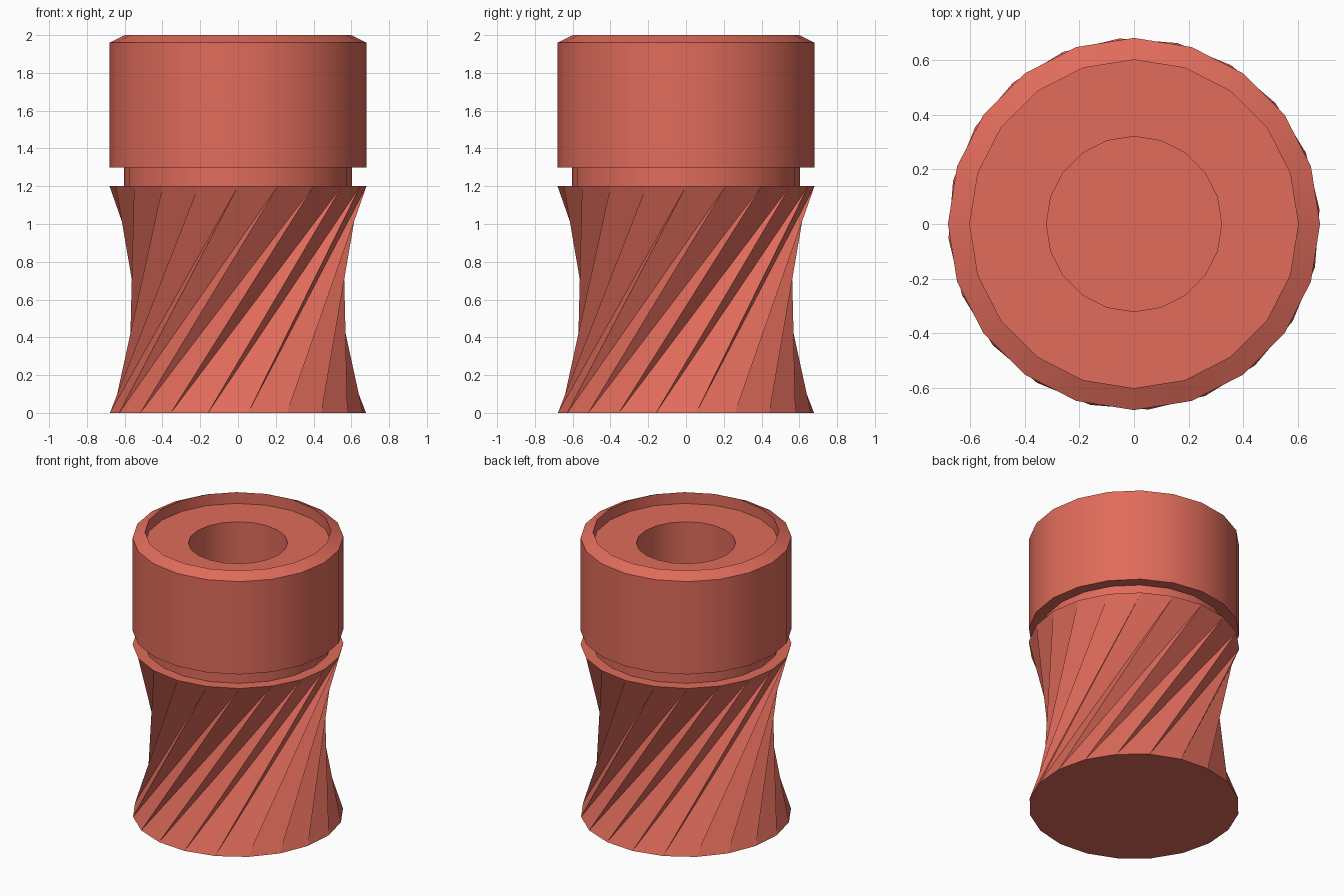
import bpy, bmesh, math

if "Cube" in bpy.data.objects:
    bpy.data.objects.remove(bpy.data.objects["Cube"])

SIDES = 20
STEP = 2 * math.pi / SIDES

mat = bpy.data.materials.new("red_clay")
mat.diffuse_color = (0.75, 0.15, 0.105, 1)
mat.use_nodes = True
mat.node_tree.nodes["Principled BSDF"].inputs["Base Color"].default_value = mat.diffuse_color


def ring(bm, r, z, turn=0.0):
    return [bm.verts.new((r * math.cos(i * STEP + turn), r * math.sin(i * STEP + turn), z))
            for i in range(SIDES)]


def finish(bm, name):
    bmesh.ops.recalc_face_normals(bm, faces=bm.faces)
    me = bpy.data.meshes.new(name)
    bm.to_mesh(me)
    bm.free()
    me.materials.append(mat)
    ob = bpy.data.objects.new(name, me)
    bpy.context.collection.objects.link(ob)
    bpy.ops.object.select_all(action='DESELECT')
    ob.select_set(True)
    bpy.context.view_layer.objects.active = ob
    bpy.ops.object.shade_smooth_by_angle(angle=math.radians(30))
    return ob


# Twisted body: straight edges between two turned rings pinch the waist
bm = bmesh.new()
low = ring(bm, 0.68, 0.0, math.radians(4.5))
high = ring(bm, 0.68, 1.2, math.radians(72))
for i in range(SIDES):
    j = (i + 1) % SIDES
    bm.faces.new((low[i], low[j], high[j]))
    bm.faces.new((low[i], high[j], high[i]))
bm.faces.new(low[::-1])
bm.faces.new(high)
finish(bm, "twisted_body")

# Neck and chamfered cap with a shallow recess and a bore, as one lathe profile
profile = [(0.603, 1.2), (0.603, 1.3), (0.68, 1.3), (0.68, 1.96), (0.6, 2.0),
           (0.6, 1.92), (0.32, 1.92), (0.32, 1.3)]
bm = bmesh.new()
rings = [ring(bm, r, z) for r, z in profile]
for a, b in zip(rings, rings[1:]):
    for i in range(SIDES):
        j = (i + 1) % SIDES
        bm.faces.new((a[i], a[j], b[j], b[i]))
bm.faces.new(rings[0][::-1])
bm.faces.new(rings[-1])
finish(bm, "neck_and_cap")
